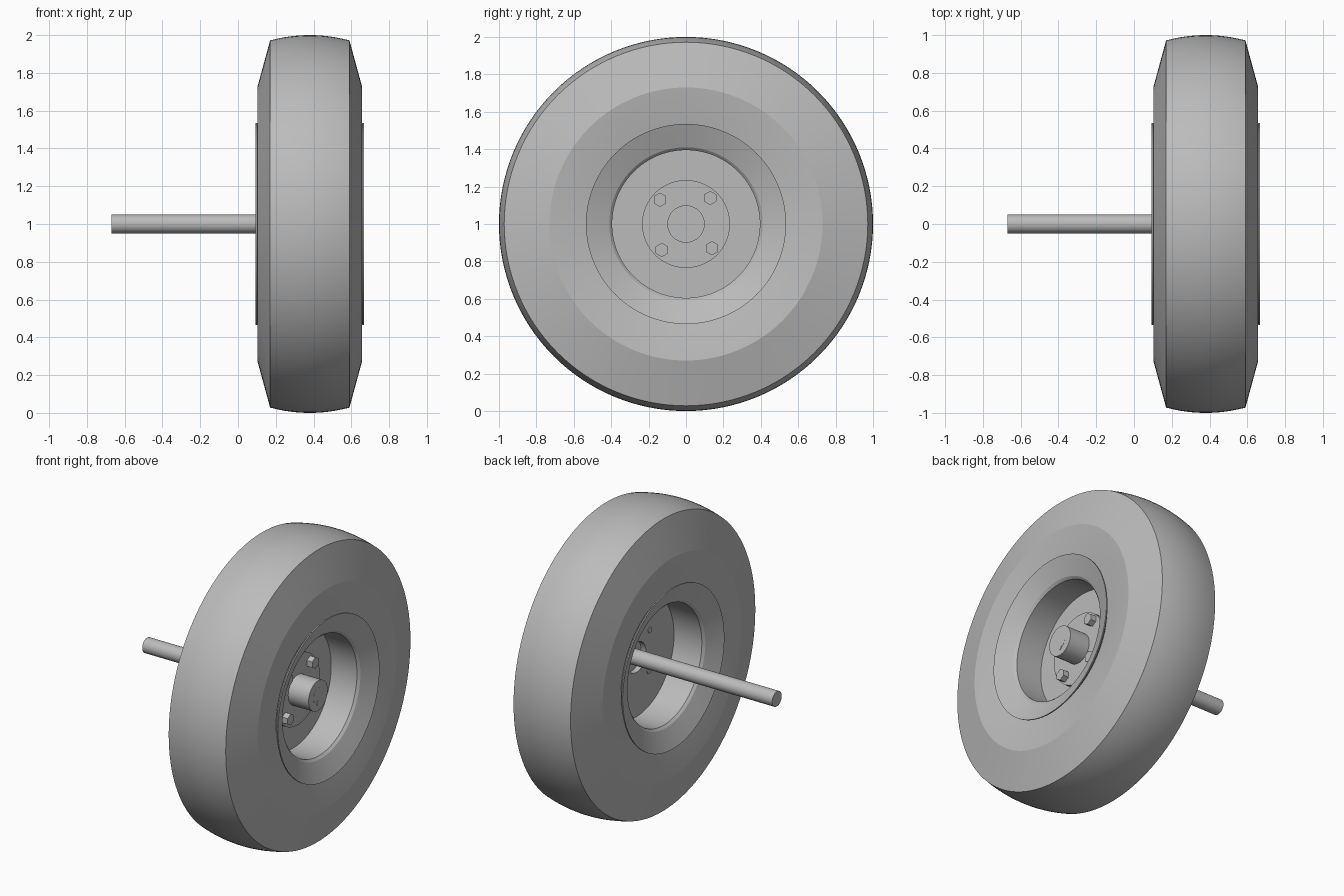
import bpy, bmesh
from math import radians, cos, sin, pi, sqrt
from mathutils import Matrix, Vector

if "Cube" in bpy.data.objects:
    bpy.data.objects.remove(bpy.data.objects["Cube"], do_unlink=True)

MID = 0.38      # wheel centre plane along the axle
AXIS_Z = 1.0    # axle height

grey = bpy.data.materials.new("plain grey")
grey.use_nodes = True
grey.diffuse_color = (0.5, 0.5, 0.5, 1)
grey.node_tree.nodes["Principled BSDF"].inputs["Base Color"].default_value = (0.5, 0.5, 0.5, 1)


def finish(name, bm, angle=20):
    bmesh.ops.remove_doubles(bm, verts=bm.verts, dist=1e-5)
    bmesh.ops.recalc_face_normals(bm, faces=bm.faces)
    mesh = bpy.data.meshes.new(name)
    bm.to_mesh(mesh)
    bm.free()
    mesh.materials.append(grey)
    obj = bpy.data.objects.new(name, mesh)
    bpy.context.collection.objects.link(obj)
    bpy.ops.object.select_all(action='DESELECT')
    obj.select_set(True)
    bpy.context.view_layer.objects.active = obj
    bpy.ops.object.shade_smooth_by_angle(angle=radians(angle))
    return obj


def lathe(name, profile, steps=96, closed=True):
    """Spin (x, radius) points about the axle."""
    bm = bmesh.new()
    verts = [bm.verts.new((x, 0, AXIS_Z + r)) for x, r in profile]
    pairs = list(zip(verts, verts[1:]))
    if closed:
        pairs.append((verts[-1], verts[0]))
    edges = [bm.edges.new(p) for p in pairs]
    bmesh.ops.spin(bm, geom=verts + edges, cent=(0, 0, AXIS_Z), axis=(1, 0, 0),
                   angle=2 * pi, steps=steps)
    return finish(name, bm)


def mirrored(half):
    """Mirror (offset, radius) points about the wheel's centre plane."""
    return ([(MID + u, r) for u, r in half] +
            [(MID - u, r) for u, r in reversed(half) if u > 0])


def rod(name, x0, x1, r, steps=48):
    return lathe(name, [(x0, 0), (x0, r), (x1, r), (x1, 0)], steps, closed=False)


# Tyre: rounded crown, sloping shoulders, dished inner sidewalls
crown = [(0.21 * i / 6, 1 - 0.028 * (i / 6) ** 2) for i in range(7)]
lathe("tyre", mirrored(crown + [(0.276, 0.73), (0.245, 0.51), (0.235, 0.47)]), 128)

# Rim: straight barrel, flared mouth and thin outward lips
inner = mirrored([(0, 0.395), (0.22, 0.395), (0.235, 0.41), (0.265, 0.48), (0.288, 0.535)])
outer = mirrored([(0, 0.415), (0.2, 0.415), (0.25, 0.5), (0.28, 0.535)])
n_in, n_out = 5, 4
ring = inner[:n_in] + outer[:n_out][::-1] + outer[n_out:][::-1] + inner[n_in:]
lathe("rim", ring)

# Wheel disc with a centre bore, and the hub plate bolted to it
lathe("wheel_disc", [(0.365, 0.1), (0.365, 0.398), (0.41, 0.398), (0.41, 0.1)])
rod("hub_plate", 0.4, 0.44, 0.235, 64)
rod("hub_cap", 0.43, 0.59, 0.1)
rod("axle", -0.67, 0.591, 0.05)
rod("grease_pin", 0.58, 0.594, 0.016, 12).location = (0, 0, -0.048)

# Bolts: hexagon heads outside, round ends showing through the disc
for i in range(4):
    a = radians(47 + 90 * i)
    centre = Vector((0, 0.19 * cos(a), 0.19 * sin(a)))
    rod(f"bolt_head_{i + 1}", 0.43, 0.48, 0.038, 6).location = centre
    rod(f"bolt_end_{i + 1}", 0.36, 0.42, 0.02, 16).location = centre
